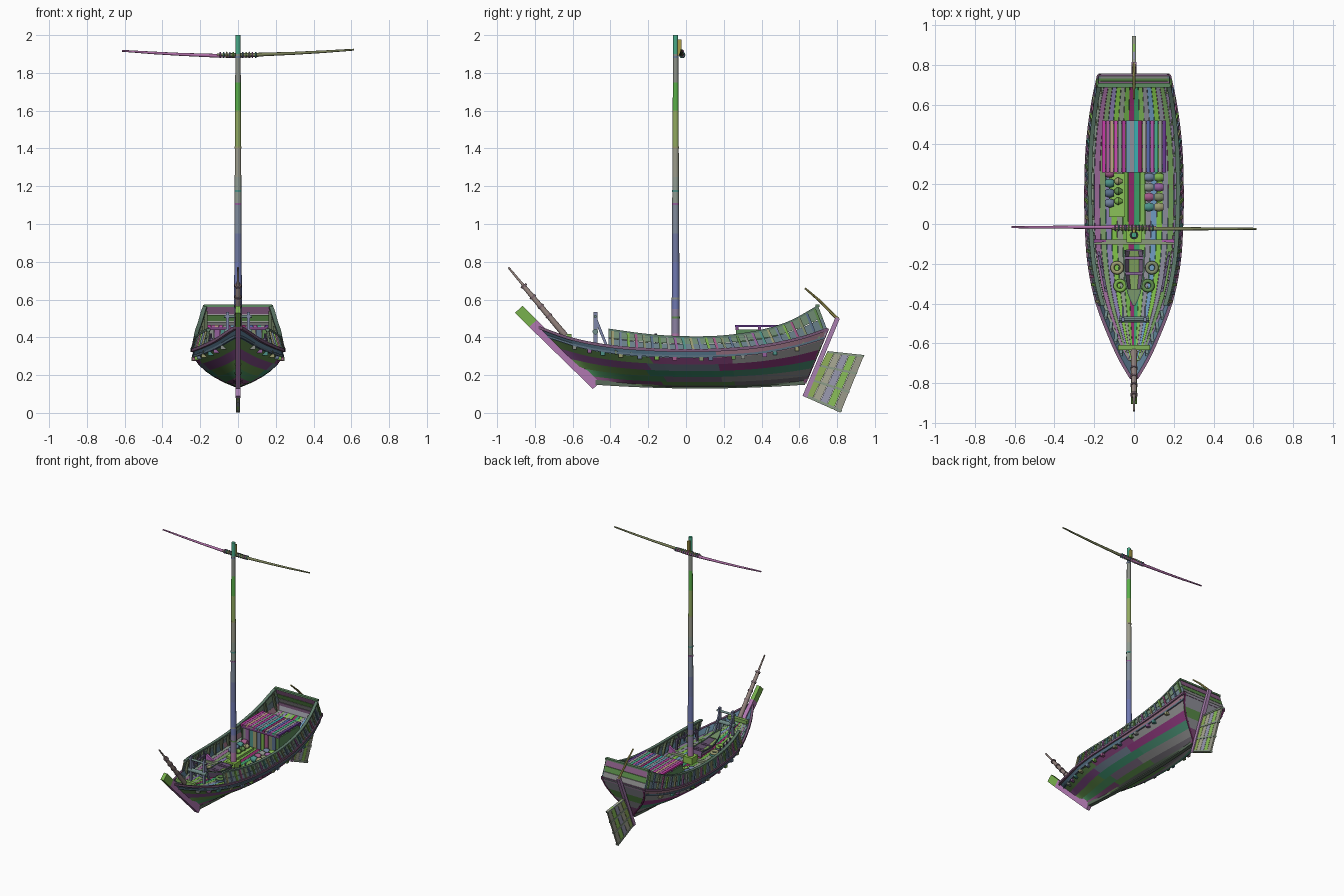
import bpy, bmesh, math
from mathutils import Vector as V

if "Cube" in bpy.data.objects:
    bpy.data.objects.remove(bpy.data.objects["Cube"])
PAL = "5f8a4e 8a8f8a 94609a 4e8f86 9a9a70 6f7f9a 7ab04e a05a86 7f8a6a 5a6f8a".split()
count = [0]

def lerp(a, b, t):
    return a + (b - a) * t

def paint(ob, col=None):
    count[0] += 1
    col = col or PAL[count[0] % len(PAL)]
    m = bpy.data.materials.get(col) or bpy.data.materials.new(col)
    m.diffuse_color = [(int(col[i:i+2], 16)/255)**2.2 for i in (0, 2, 4)] + [1]
    m.use_nodes = True
    m.node_tree.nodes["Principled BSDF"].inputs["Base Color"].default_value = m.diffuse_color
    ob.data.materials.append(m)

def curve(keys, x):
    # Catmull-Rom through (x, value) keys
    n = len(keys)
    i = max(k for k in range(n - 1) if k == 0 or keys[k][0] <= x)
    (x0, a), (x1, b) = keys[i], keys[i + 1]
    t = min(1, max(0, (x - x0) / (x1 - x0)))
    p, q = keys[max(i - 1, 0)], keys[min(i + 2, n - 1)]
    m0 = (b - p[1]) / (x1 - p[0]) * (x1 - x0)
    m1 = (q[1] - a) / (q[0] - x0) * (x1 - x0)
    return (2*t**3-3*t*t+1)*a + (t**3-2*t*t+t)*m0 + (3*t*t-2*t**3)*b + (t**3-t*t)*m1

def add(name, parts, col=None, mirror=False, smooth=False):
    # each part is a list of equal-sized rings, skinned and capped
    bm = bmesh.new()
    for rings in parts:
        vs = [[bm.verts.new(p) for p in r] for r in rings]
        n = len(vs[0])
        for a, b in zip(vs, vs[1:]):
            for i in range(n):
                bm.faces.new((a[i], a[(i+1) % n], b[(i+1) % n], b[i]))
        bm.faces.new(vs[0][::-1])
        bm.faces.new(vs[-1])
    bmesh.ops.recalc_face_normals(bm, faces=bm.faces)
    me = bpy.data.meshes.new(name)
    bm.to_mesh(me)
    bm.free()
    ob = bpy.data.objects.new(name, me)
    bpy.context.collection.objects.link(ob)
    paint(ob, col)
    if mirror:
        ob.modifiers.new("mirror", 'MIRROR')
    if smooth:
        bpy.context.view_layer.objects.active = ob
        ob.select_set(True)
        bpy.ops.object.shade_smooth_by_angle(angle=math.radians(40))
        ob.select_set(False)

def box(c, s):
    x, y, z = (k / 2 for k in s)
    return [[(c[0]+i*x, c[1]+j*y, c[2]+k*z) for i, j in ((-1, -1), (1, -1), (1, 1), (-1, 1))] for k in (-1, 1)]

def slab(pts, x0, x1):
    return [[(x, y, z) for y, z in pts] for x in (x0, x1)]

def board(ps, y0, y1):
    # cross-ship board through mirrored edge points
    return [[(-p.x, p.y+y0, p.z), (p.x, p.y+y0, p.z), (p.x, p.y+y1, p.z), (-p.x, p.y+y1, p.z)] for p in ps]

def flat(ps, z0, z1):
    return [[(-p.x, p.y, p.z+z0), (p.x, p.y, p.z+z0), (p.x, p.y, p.z+z1), (-p.x, p.y, p.z+z1)] for p in ps]

def rod(pts, radii, n=12):
    d = (V(pts[-1]) - V(pts[0])).normalized()
    u = d.orthogonal().normalized()
    w = d.cross(u)
    return [[V(p) + r*(math.cos(2*math.pi*k/n)*u + math.sin(2*math.pi*k/n)*w) for k in range(n)] for p, r in zip(pts, radii)]

def rail(path, w, h):
    return [[(x-w, y, z-h), (x+w, y, z-h), (x+w, y, z+h), (x-w, y, z+h)] for x, y, z in path]

def post(ps, a, b):
    return [[p + V((dx, dy, 0)) for dx, dy in ((a, -.007), (b, -.007), (b, .007), (a, .007))] for p in ps]

def ring(name, loc, R, r, rot=(0, 0, 0), seg=20):
    bpy.ops.mesh.primitive_torus_add(location=loc, rotation=rot, major_radius=R, minor_radius=r, major_segments=seg, minor_segments=8)
    bpy.context.object.name = name
    bpy.ops.object.shade_smooth()
    paint(bpy.context.object)

# Hull shape: t runs bow to stern, s runs keel to sheer
WID = [(-.78, .012), (-.7, .06), (-.6, .108), (-.4, .185), (-.2, .226), (0, .24), (.2, .242), (.4, .234), (.6, .209), (.75, .178)]
SHEER = [(-.78, .452), (-.6, .39), (-.4, .352), (-.2, .336), (0, .33), (.2, .335), (.4, .353), (.6, .394), (.75, .443)]
TOP = [(-.41, .44), (-.2, .412), (0, .4), (.2, .405), (.4, .435), (.55, .482), (.7, .565)]

def hull(t, s):
    y1 = lerp(-.78, .75, t)
    y = lerp(lerp(-.48, -.78, s), lerp(.63, .75, s), t)
    e = .7 + .5*(1-t)**4 + .45*t**5
    x = max(.012, curve(WID, y1) * math.sin(math.pi/2*s)**e)
    return V((x, y, lerp(.135 + .02*(2*t - 1)**2, curve(SHEER, y1), s)))

def inner(p):
    return V((max(p.x - .01, .001), p.y, p.z + .004))

T = [i / 36 for i in range(37)]
S = [0, .05, .14, .28, .44, .62, .8, 1]
# Hull planking, each strake in three lengths
STR = ["6a8a5a 5a5f5a 5a6a5a", "7a4a72 5a8a4a 6f6a72", "4a8a5a 7a6a80 8a8a8a", "5f8a4a 3f8a6a 4a8a70",
       "7a4a80 6a7a8a 8a3a7a", "5a7f4a 7a3f70 8a8a8a", "5f7f96 55758a 96707f"]
for k in range(7):
    for j, c in enumerate(STR[k].split()):
        i0, i1 = [(0, 11+k % 3), (11+k % 3, 22+2*(k % 2)), (22+2*(k % 2), 36)][j]
        add("hull_strake", [[[hull(t, S[k]), hull(t, S[k+1]), inner(hull(t, S[k+1])), inner(hull(t, S[k]))] for t in T[i0:i1+1]]], c, True, True)
add("keel", [flat([V((.014, p.y, p.z)) for p in (hull(t, 0) for t in T)], -.006, .02)], "5a6a5a")
# Transom with a beam along its top
edge = [hull(1, s/10) for s in range(11)]
for k, c in ((0, "7a4a72"), (3, "8a8a90"), (5, "5a8a4a"), (7, "8f8f98")):
    add("transom_planks", [board(edge[k:{0: 4, 3: 6, 5: 8, 7: 11}[k]], -.012, .006)], c)
add("transom_beam", [box((0, .74, .437), (.366, .022, .022))], "7a5a7a")
add("transom_edge", [rail([p + V((-.006, .004, 0)) for p in edge[1:]], .007, .006)], "6a2a5a", True)
# Rubbing strakes and beam ends
add("upper_wale", [rail([hull(t, 1) for t in T], .008, .008)], "7a5a78", True)
add("lower_wale", [rail([hull(t, .84) + V((.001, 0, 0)) for t in T], .005, .006)], "5a6f80", True)
for y in (-.59, -.51, -.44, -.345, -.245, -.155, -.06, .08, .13, .25, .3, .415, .47, .585):
    add("beam_end", [box(hull((y + .71)/1.43, .77), (.03, .022, .02))], None, True)
# Deck laid in tapering planks
for side in (-1, 1):
    for k, c in enumerate(("8f2f6a 6fae4a 8f9a8a 7fc04a 8a80b0 7a9a6a 9a6a98 8a9a8a", "3fa06a 7fb85a 8f8f9a 6f9ac0 7fc04a 8a8a9a 6f9a5a 8a7a9a")[side > 0].split()):
        rings = []
        for p in (hull(t, .82) for t in T[1:]):
            a, b = ((p.x - .006)*(k + f)/8*side for f in (.02, .97))
            rings.append([(a, p.y, p.z-.006), (b, p.y, p.z-.006), (b, p.y, p.z+.006), (a, p.y, p.z+.006)])
        add("deck_plank", [rings], c)

# Bulwark leaning inward above the sheer
def bul(v, u):
    yb, yt = lerp(-.41, .747, v), lerp(-.41, .70, v)
    lo = V((curve(WID, yb), yb, curve(SHEER, yb)))
    return lo.lerp(V((curve(WID, yt) - lerp(.022, .012, v), yt, curve(TOP, yt))), u)

th = V((.009, 0, 0))
for a, b, c in ((0, .48, "6a7f88"), (.51, 1, "6f8a72")):
    add("bulwark_plank", [[[bul(v, a), bul(v, b), bul(v, b)-th, bul(v, a)-th] for v in T]], c, True)
add("bulwark_cap", [rail([bul(v, 1) - V((.004, 0, 0)) for v in T], .011, .006)], "5f7a6a", True)
for i in range(27):
    add("outer_stanchion", [post([bul((i+.5)/27, u) for u in (.1, .97)], -.002, .008)], None, True)
add("inner_stanchions", [post([bul((i+.5)/14, 0) - V((0, 0, .04)), bul((i+.5)/14, .97)], -.024, -.006) for i in range(14)], "6f7f62", True)
add("bow_frames", [post([hull(t, s) for s in (.8, 1)], -.024, -.006) for t in (.08, .12, .16, .2)], "6f8a8a", True)
for a, b, c in ((0, .32, "8a8a8a"), (.34, .62, "5a8a4a"), (.64, 1, "8a5f86")):
    add("stern_board", [board([bul(1, a), bul(1, b)], -.01, 0)], c)
add("stern_cap", [box((0, .697, .567), (.36, .022, .012))], "5f8a62")
# Stem and bowsprit
add("stem", [slab([(-.83, .455), (-.79, .492), (-.455, .16), (-.493, .127)], -.014, .014)], "b078b0")
add("stem_head", [slab([(-.905, .53), (-.865, .567), (-.79, .492), (-.83, .455)], -.014, .014)], "78b04e")
add("bowsprit", [rod([(0, -.94, .77), (0, -.865, .68), (0, -.86, .672), (0, -.64, .41)], [.005, .007, .012, .017])], "8f7f7a", smooth=True)
add("bowsprit_bands", [rod([(0, lerp(-.94, -.64, g), lerp(.77, .41, g)) for g in (f, f+.025)], [.018, .018]) for f in (.26, .42, .56, .7)], "7f6a72")
# Rudder: stock, planks, battens, tiller
add("rudder_stock", [slab([(.617, .09), (.792, .508), (.814, .499), (.64, .08)], -.013, .013)], "a87fae")
A, B, C, D = V((.75, .327)), V((.945, .306)), V((.82, 0)), V((.63, .085))
for i, c in enumerate("8fae5a a8a894 9a9ab0 8abf5a 9a9a8a".split()):
    add("rudder_plank", [slab([A.lerp(B, i/5), A.lerp(B, i/5+.19), D.lerp(C, i/5+.19), D.lerp(C, i/5)], -.006, .006)], c)
add("rudder_battens", [slab([A.lerp(D, f), B.lerp(C, f), B.lerp(C, f+.04), A.lerp(D, f+.04)], -.01, .01) for f in (.0, .3, .62, .95)], "8a9a86")
add("tiller", [rod([(0, .63, .66), (0, .7, .60), (0, .805, .495)], [.005, .007, .009], 8)], "a8a05a")
# Mast in stepped lengths with bands, step and masthead block
MY = -.055
cuts = [.28, .42, .55, .8, .95, 1.1, 1.25, 1.4, 1.6, 1.75, 1.9, 2]
for a, b, c in zip(cuts, cuts[1:], "b078a8 8a80a0 6f78b0 7078a0 7f8a9a 8f9a90 9a9a8a 90a860 5aae4a 8a8f86 4aa886 8a4a72".split()):
    add("mast_length", [rod([(0, MY, z) for z in (a, b)], [.0235-.005*z for z in (a, b)], 16)], c, smooth=True)
for z in (.5, .6, 1.1, 1.17, 1.4, 1.88):
    add("mast_band", [rod([(0, MY, z), (0, MY, z+.01)], [.0245-.005*z]*2, 16)])
add("mast_step", [box((0, MY, .325), (.075, .075, .05))], "8ac04e")
add("mast_partner_beam", [box((0, MY-.035, .31), (.42, .025, .02))], "8a9a7a")
add("mast_knees", [[[(.2, y, z) for y, z in ((-.095, .31), (-.075, .31), (-.075, .36), (-.095, .36))],
                    [(.14, y, z) for y, z in ((-.09, .31), (-.08, .31), (-.08, .32), (-.09, .32))]]], "b060b0", True)
add("masthead_block", [box((0, -.036, 1.935), (.016, .022, .085))], "a89a4a")
# Yard of two overlapping spars lashed together
for sgn, nm, c in ((-1, "left", "b070a8"), (1, "right", "7a805a")):
    pts = [(sgn*x, -.02-.004*sgn, 1.892 + .028*(abs(x)/.615)**1.6 + sgn*.003) for x in (-.11, 0, .11, .3, .45, .615)]
    add("yard_" + nm, [rod(pts, [.006, .01, .01, .008, .007, .005], 10)], c, smooth=True)
for i in range(12):
    ring("yard_lashing", ((i-5.5)*.017, -.02, 1.895), .013, .004, (0, math.pi/2, 0), 12)
# Slatted cargo shelter
for i, c in enumerate("c83fa8 b05fa0 c0a08a c84fb0 8a9a90 b03f98 6f9ab0 8f8f9a 3fb0b0 8f2f6a a8a8a0 5a6ab0 b05aa8 4ab08a 9a9a9a 6a3f90".split()):
    add("shelter_slat", [box(((i-7.5)*.0203, .39, .46), (.0185, .26, .012))], c)
add("shelter_beams", [box((0, y, .446), (.32, .016, .016)) for y in (.27, .39, .51)], "7a4a80")
for i in range(10):
    add("shelter_front", [box(((i-4.5)*.0315, .275, .37), (.029, .01, .15))])
add("shelter_sides", [box((.152, .39, .372), (.01, .25, .14))], "5a8a5a", True)
# Barrels and jars on a cargo board
add("cargo_board", [box((-.085, .145, .312), (.08, .22, .014))], "8ac05a")
barrel = (.016, .021, .0235, .021, .016)
for i in range(4):
    y = .085 + i*.05
    for x in (.075, .125):
        add("barrel", [rod([(x+d*.0115, y, .33) for d in (-2, -1, 0, 1, 2)], barrel)], smooth=True)
    add("big_jar", [rod([(-.145+d*.011, y+.02, .338) for d in range(5)], barrel)], smooth=True)
    if i < 3:
        add("small_jar", [rod([(-.097+d*.01, .115+i*.05, .336) for d in range(5)], (.01, .018, .02, .013, .008))], smooth=True)

# Small boat stowed on deck
def boat(y, s):
    w = curve([(-.41, .003), (-.36, .025), (-.28, .043), (-.2, .05), (-.13, .046)], y)
    return V((max(.003, w*(.5+.5*s)), y, lerp(.315, .36, s) + .5*max(0, -.25-y)**1.3))

ys = [-.41 + .028*i for i in range(11)]
dx = V((.003, 0, 0))
add("boat_side", [[[boat(y, 0), boat(y, 1), boat(y, 1)-dx, boat(y, 0)-dx] for y in ys]], "7f6a8a", True)
add("boat_gunwale", [rail([boat(y, 1) for y in ys], .004, .004)], "5f7a6a", True)
add("boat_floor", [flat([boat(y, 0) for y in ys], 0, .006)], "7a9a5a")
add("boat_thwarts", [box((0, y, boat(y, 1).z-.006), (2*boat(y, .85).x, .015, .006)) for y in (-.17, -.25)] + [box((0, -.132, .338), (.08, .006, .046))], "8a6a9a")
add("boat_foredeck", [flat([boat(y, 1) for y in ys[:4]], -.004, 0)], "6f8a62")
for x, y in ((-.085, -.22), (-.07, -.31), (.09, -.22), (.07, -.31)):
    for j in range(2):
        ring("rope_coil", (x, y, hull((y + .726)/1.453, .82).z + .016 + j*.014), .024, .01)
# Pin rails inside the bulwark
spots = lambda fs: [(lerp(.178, .14, f), -.14-.2*f) for f in fs]
add("pin_rail", [rail([(.178, -.14, .385), (.14, -.34, .39)], .007, .006)] + [box((x, y, .35), (.012, .012, .08)) for x, y in spots((.02, .98))]
    + [rod([(x, y, .35), (x, y, .42)], [.004, .006], 6) for x, y in spots((.1, .37, .63, .9))], "6a5f80", True)
# Fore gallows with braces
add("gallows_posts", [box((.055, -.48, .445), (.016, .022, .18)), slab([(-.487, .5), (-.475, .51), (-.415, .36), (-.43, .36)], .05, .06)], "7f86a8", True)
add("gallows_bars", [rod([(-.075, -.48, z), (.075, -.48, z)], [r, r]) for z, r in ((.51, .008), (.43, .015))], "6f8a86")
add("bow_beam", [box((0, -.62, .405), (.16, .025, .025))], "7fae5a")
